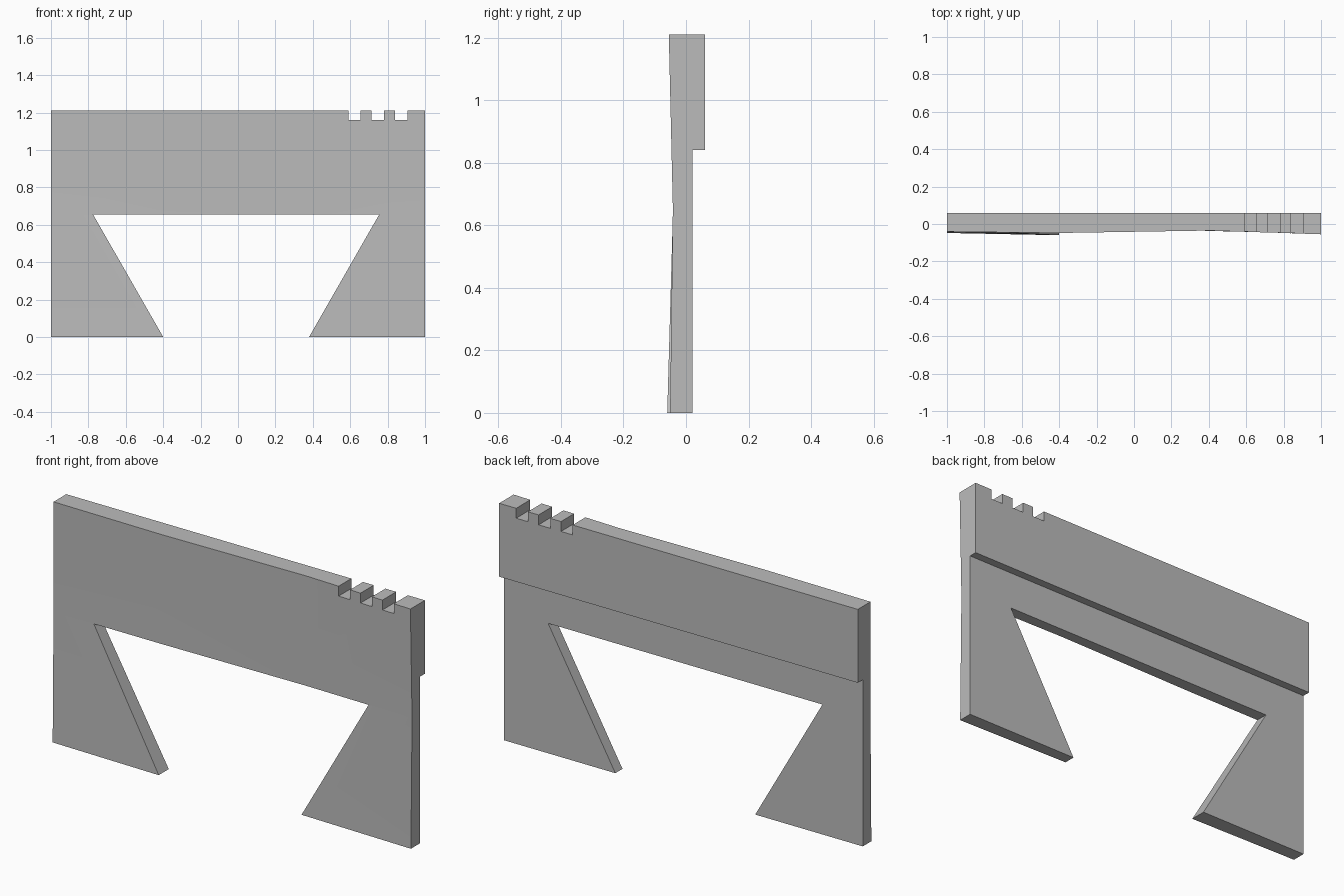
import bpy, bmesh, math
from mathutils import Vector

cube = bpy.data.objects.get("Cube")
if cube:
    bpy.data.objects.remove(cube, do_unlink=True)

TOP, STEP, ARCH = 1.21, 0.84, 0.655
BACK, REAR = 0.02, 0.06

# One plain grey for the whole part
grey = bpy.data.materials.new("plain grey")
grey.use_nodes = True
colour = (0.5, 0.5, 0.5, 1)
grey.diffuse_color = colour
grey.node_tree.nodes["Principled BSDF"].inputs["Base Color"].default_value = colour

# Slightly bowed front: depth at stations across x for three heights
STATIONS = (-1, -0.4, 0.4, 1)
DEPTHS = ((0, (-0.048, -0.06, -0.037, -0.051)),
          (ARCH, (-0.041, -0.042, -0.033, -0.042)),
          (TOP, (-0.041, -0.048, -0.035, -0.055)))


def interpolate(stations, values, t):
    for i in range(len(stations) - 1):
        a, b = stations[i:i + 2]
        if t <= b + 1e-5:
            return values[i] + (values[i + 1] - values[i]) * (t - a) / (b - a)
    return values[-1]


def front_depth(x, z):
    rows = [interpolate(STATIONS, row, x) for _, row in DEPTHS]
    return interpolate([h for h, _ in DEPTHS], rows, z)


# Wall outline with the flared arch opening and three notches
outline = [(-1, 0), (-0.4, 0), (-0.775, ARCH), (0.755, ARCH), (0.38, 0), (1, 0), (1, TOP)]
for left in (0.84, 0.715, 0.59):
    right = left + 0.065
    outline += [(right, TOP), (right, 1.16), (left, 1.16), (left, TOP)]
outline.append((-1, TOP))

bm = bmesh.new()
face = bm.faces.new([bm.verts.new((x, BACK, z)) for x, z in outline])
new = bmesh.ops.extrude_face_region(bm, geom=[face])["geom"]
front = [v for v in new if isinstance(v, bmesh.types.BMVert)]
bmesh.ops.translate(bm, verts=front, vec=(0, -0.06, 0))


def cut(point, normal):
    bmesh.ops.bisect_plane(bm, geom=bm.verts[:] + bm.edges[:] + bm.faces[:],
                           plane_co=point, plane_no=normal)


for x in (-0.4, 0.4):
    cut((x, 0, 0), (1, 0, 0))
for z in (ARCH, STEP):
    cut((0, 0, z), (0, 0, 1))

# Bow the front surface
for v in bm.verts:
    if v.co.y < 0:
        v.co.y = front_depth(v.co.x, v.co.z)

# Thicker upper band at the back
band = [f for f in bm.faces if all(v.co.y > BACK - 0.001 for v in f.verts)
        and f.calc_center_median().z > STEP]
new = bmesh.ops.extrude_face_region(bm, geom=band)["geom"]
bmesh.ops.translate(bm, verts=[v for v in new if isinstance(v, bmesh.types.BMVert)],
                    vec=Vector((0, REAR - BACK, 0)))
bmesh.ops.recalc_face_normals(bm, faces=bm.faces[:])

mesh = bpy.data.meshes.new("notched_arch_panel")
bm.to_mesh(mesh)
bm.free()
mesh.materials.append(grey)
panel = bpy.data.objects.new("notched_arch_panel", mesh)
bpy.context.collection.objects.link(panel)
bpy.ops.object.select_all(action='DESELECT')
panel.select_set(True)
bpy.context.view_layer.objects.active = panel
bpy.ops.object.shade_smooth_by_angle(angle=math.radians(30))
